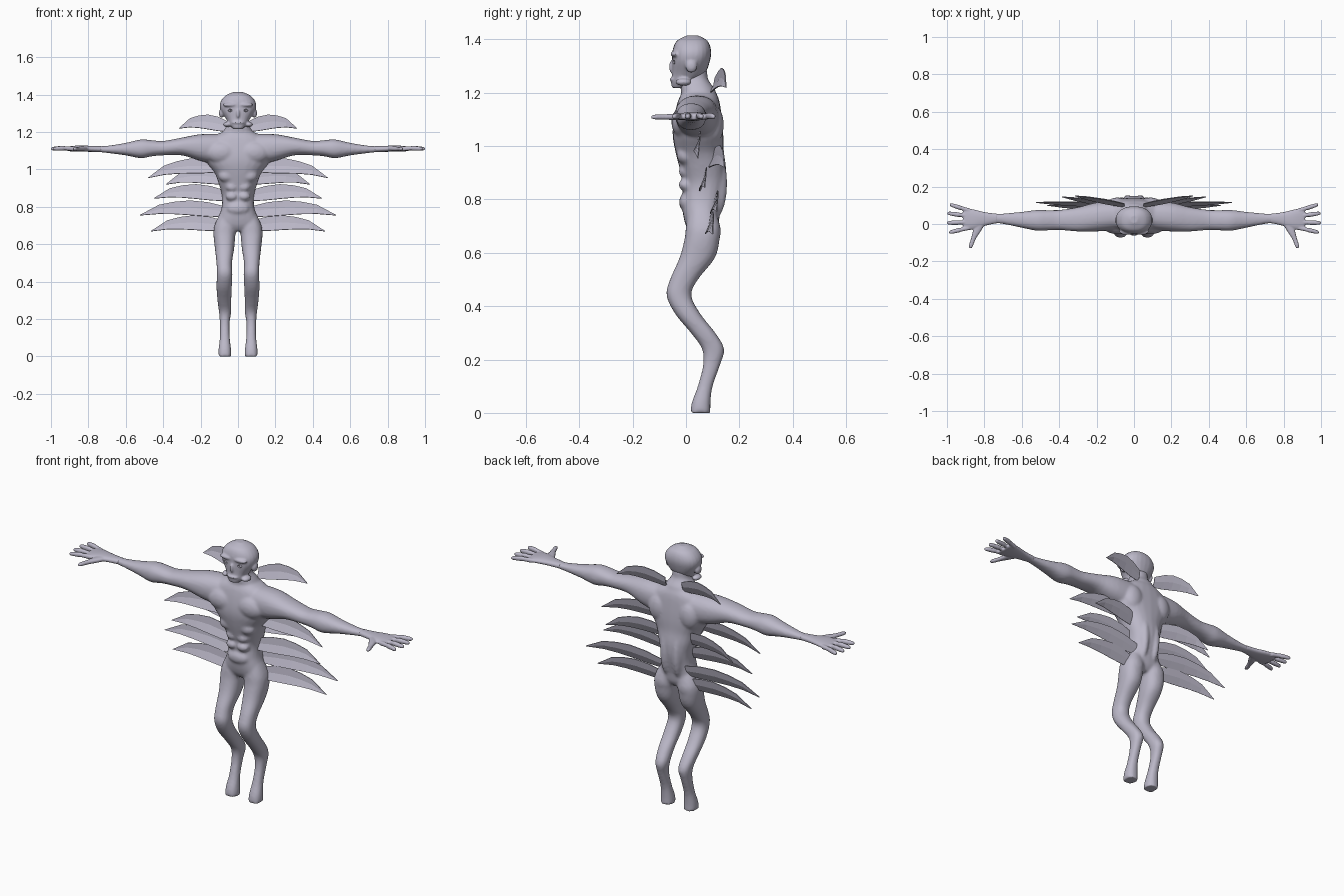
import bpy, bmesh, math
from mathutils import Vector, Matrix

cube = bpy.data.objects.get("Cube")
if cube:
    bpy.data.objects.remove(cube, do_unlink=True)

skin = bpy.data.materials.new("lavender_grey")
skin.use_nodes = True
tone = (0.5, 0.48, 0.58, 1)
skin.diffuse_color = tone
skin.node_tree.nodes["Principled BSDF"].inputs["Base Color"].default_value = tone


def spline(p, q, r, s, t):
    """Catmull-Rom blend of four section tuples."""
    return [b + 0.5 * t * (c - a + t * (2 * a - 5 * b + 4 * c - d + t * (3 * (b - c) + d - a)))
            for a, b, c, d in zip(p, q, r, s)]


def loft(bm, axis, sections, side=1, sides=24, steps=4):
    """Closed tube along an axis; a section is (position, a0, a1, b0, b1)."""
    n = len(sections)
    rows = []
    for i in range(n - 1):
        four = [sections[max(0, min(n - 1, i + k))] for k in (-1, 0, 1, 2)]
        rows += [spline(*four, j / steps) for j in range(steps)]
    rows.append(sections[-1])
    rings = []
    for pos, a0, a1, b0, b1 in rows:
        ring = []
        for k in range(sides):
            ang = math.tau * k / sides
            c, s = math.cos(ang), math.sin(ang)
            a = (a0 + a1) / 2 + (a1 - a0) / 2 * math.copysign(abs(c) ** 0.88, c)
            b = (b0 + b1) / 2 + (b1 - b0) / 2 * math.copysign(abs(s) ** 0.88, s)
            co = {"x": (pos, a, b), "y": (a, pos, b), "z": (a, b, pos)}[axis]
            ring.append(bm.verts.new((co[0] * side, co[1], co[2])))
        rings.append(ring)
    faces = [bm.faces.new(rings[0]), bm.faces.new(rings[-1])]
    for lo, hi in zip(rings, rings[1:]):
        for k in range(sides):
            m = (k + 1) % sides
            faces.append(bm.faces.new((lo[k], lo[m], hi[m], hi[k])))
    bmesh.ops.recalc_face_normals(bm, faces=faces)


def blob(bm, centre, radii, mirrored=True):
    """Ellipsoid muscle, on both sides when mirrored."""
    for side in ((1, -1) if mirrored else (1,)):
        place = Matrix.Translation((centre[0] * side, centre[1], centre[2]))
        bmesh.ops.create_uvsphere(bm, u_segments=20, v_segments=12, radius=1,
                                  matrix=place @ Matrix.Diagonal((*radii, 1)))


def finish(bm, name, voxel=0, smoothing=0):
    mesh = bpy.data.meshes.new(name)
    bm.to_mesh(mesh)
    bm.free()
    mesh.materials.append(skin)
    obj = bpy.data.objects.new(name, mesh)
    bpy.context.collection.objects.link(obj)
    if voxel:
        mod = obj.modifiers.new("fuse", "REMESH")
        mod.mode = "VOXEL"
        mod.voxel_size = voxel
        mod.use_smooth_shade = True
        mod = obj.modifiers.new("soften", "SMOOTH")
        mod.iterations = smoothing
        mod.factor = 0.5
    return obj


# Body: torso, neck, arms and legs fused into one skin
bm = bmesh.new()
torso = [(1.205, .07, -.01, .11), (1.17, .14, -.03, .125), (1.1, .185, -.046, .135),
         (1.04, .168, -.05, .14), (.98, .125, -.04, .142), (.92, .102, -.025, .15),
         (.86, .086, -.01, .15), (.8, .087, -.015, .14), (.75, .102, -.012, .128),
         (.7, .12, .0, .12), (.67, .09, .02, .1)]
loft(bm, "z", [(z, -w, w, f, b) for z, w, f, b in torso])
neck = [(1.29, .05, -.015, .08), (1.25, .05, -.02, .083),
        (1.21, .075, -.02, .11), (1.16, .1, -.01, .12)]
loft(bm, "z", [(z, -w, w, f, b) for z, w, f, b in neck])
arm = [(.08, -.03, .125, 1.02, 1.19), (.2, -.04, .115, 1.045, 1.188),
       (.3, -.04, .09, 1.075, 1.17), (.4, -.032, .075, 1.075, 1.152),
       (.46, -.034, .074, 1.07, 1.156), (.52, -.036, .075, 1.06, 1.16),
       (.6, -.02, .065, 1.075, 1.142), (.7, .0, .056, 1.088, 1.126),
       (.77, .008, .054, 1.095, 1.124)]
leg = [(.76, .01, .1, .01, .11), (.7, .008, .126, .0, .128), (.65, .014, .131, -.006, .126),
       (.58, .02, .124, -.025, .108), (.5, .032, .115, -.06, .045),
       (.44, .03, .113, -.073, .02), (.37, .033, .115, -.04, .055),
       (.3, .036, .11, .018, .11), (.24, .036, .102, .06, .143),
       (.18, .045, .097, .064, .128), (.1, .044, .097, .044, .1),
       (.04, .037, .104, .022, .092), (.0, .035, .105, .016, .092)]
for side in (1, -1):
    loft(bm, "x", arm, side)
    loft(bm, "z", leg, side)
blob(bm, (.085, -.01, 1.09), (.085, .045, .06))      # chest
blob(bm, (.07, .085, .68), (.055, .046, .06))        # buttocks
blob(bm, (.09, .1, 1.08), (.06, .042, .075))         # shoulder blades
blob(bm, (.035, .11, .86), (.03, .045, .13))         # lower back
blob(bm, (.06, .0, .965), (.045, .035, .035))        # ribs
for z in (.905, .855):
    blob(bm, (.032, .0, z), (.034, .028, .024))      # belly folds
blob(bm, (0, .0, .79), (.06, .026, .035), False)     # lower belly
finish(bm, "body", 0.0075, 5)

# Head with brow, nose, jaw and cheek spurs
bm = bmesh.new()
skull = [(1.218, .028, -.052, -.005), (1.24, .045, -.056, .03), (1.27, .064, -.052, .07),
         (1.32, .094, -.052, .09), (1.36, .094, -.05, .094),
         (1.395, .066, -.034, .08), (1.415, .02, .005, .045)]
loft(bm, "z", [(z, -w, w, f, b) for z, w, f, b in skull])
blob(bm, (.04, -.04, 1.345), (.04, .018, .012))
blob(bm, (0, -.052, 1.298), (.01, .012, .025), False)
blob(bm, (0, -.05, 1.25), (.032, .012, .007), False)
blob(bm, (.058, -.01, 1.24), (.022, .03, .014))
blob(bm, (.088, .02, 1.3), (.014, .022, .025))
head = finish(bm, "head", 0.005, 3)

# Eye sockets and eyeballs
bm = bmesh.new()
blob(bm, (.044, -.056, 1.315), (.014, .02, .009))
cutter = finish(bm, "eye_socket_cutter")
cutter.hide_render = True
cutter.hide_viewport = True
cut = head.modifiers.new("eye_sockets", "BOOLEAN")
cut.operation = "DIFFERENCE"
cut.object = cutter
bm = bmesh.new()
blob(bm, (.044, -.038, 1.315), (.008, .008, .007))
finish(bm, "eyes")

# Hands: palm, four fingers and a thumb
palm = [(.73, .005, .055, 1.093, 1.124), (.79, -.008, .062, 1.094, 1.126),
        (.85, -.028, .076, 1.095, 1.128), (.9, -.032, .086, 1.097, 1.123),
        (.915, -.02, .075, 1.1, 1.118)]
thumb = [(.01, .79, .85, 1.098, 1.124), (-.04, .82, .862, 1.098, 1.122),
         (-.08, .846, .872, 1.099, 1.119), (-.115, .86, .883, 1.1, 1.118),
         (-.13, .868, .88, 1.104, 1.114)]
fingers = [(.072, .104, .985), (.042, .058, .998), (.01, .006, 1.0), (-.02, -.045, .988)]
for side, name in ((1, "left_hand"), (-1, "right_hand")):
    bm = bmesh.new()
    loft(bm, "x", palm, side)
    loft(bm, "y", thumb, side)
    for y0, y1, tip in fingers:
        rows = []
        for t, r in ((0, .012), (.4, .011), (.55, .0125), (.9, .01), (1, .005)):
            y = y0 + (y1 - y0) * t
            z = 1.11 + .003 * math.sin(t * math.pi)
            rows.append((.88 + (tip - .88) * t, y - r, y + r, z - r, z + r))
        loft(bm, "x", rows, side, 12)
    finish(bm, name, 0.004, 2)

# Blades: thin folded leaves sweeping out from the back and flanks
outline = [(0, .03, -.025), (.22, .058, -.018), (.42, .07, -.008),
           (.6, .066, .0), (.78, .052, .004), (1, .001, -.001)]
# root x, root y, root z, tip x, tip y, tip z
blades = [(.05, .1, 1.225, .315, .15, 1.22), (.1, .04, 1.01, .48, .045, .955),
          (.06, .09, .945, .385, .145, .92), (.06, .06, .855, .45, .07, .845),
          (.06, .1, .77, .525, .115, .755), (.07, .08, .695, .465, .1, .67)]
for number, (rx, ry, rz, tx, ty, tz) in enumerate(blades, 1):
    for side, label in ((1, "left"), (-1, "right")):
        bm = bmesh.new()
        rows = []
        for t, top, low in outline:
            base = Vector((rx, ry, rz)).lerp(Vector((tx, ty, tz)), t)
            tilt = (top - low) * .16
            row = []
            for z, y in ((low, -tilt), ((top + low) / 2, tilt * .5), (top, tilt)):
                row.append(bm.verts.new((base.x * side, base.y + y, base.z + z)))
            rows.append(row)
        for a, b in zip(rows, rows[1:]):
            for k in (0, 1):
                bm.faces.new((a[k], b[k], b[k + 1], a[k + 1]))
        bmesh.ops.recalc_face_normals(bm, faces=bm.faces)
        blade = finish(bm, f"{label}_blade_{number}")
        thick = blade.modifiers.new("thickness", "SOLIDIFY")
        thick.thickness = 0.004
        thick.offset = 0
